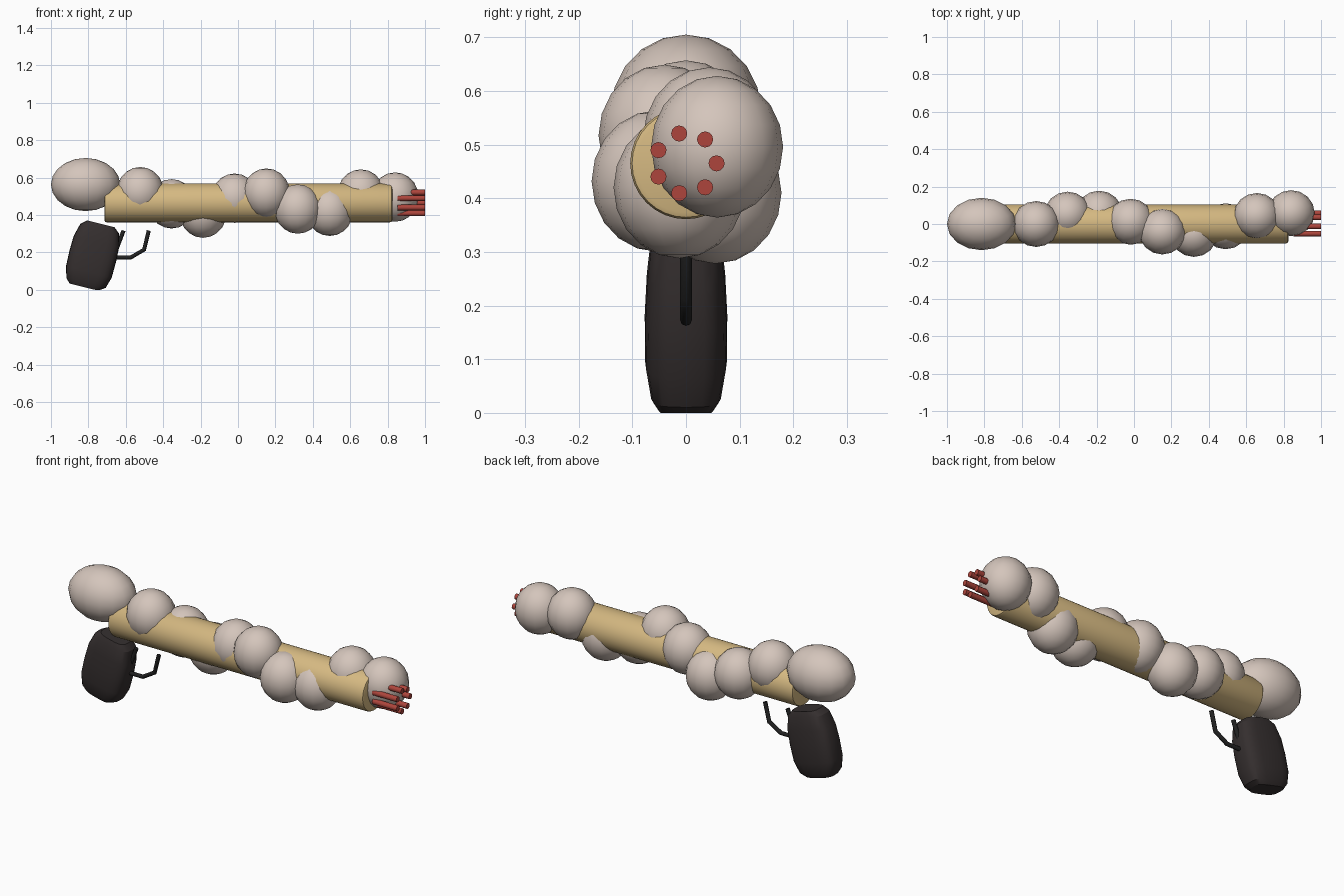
import bpy, bmesh, math
from mathutils import Matrix, Vector

cube = bpy.data.objects.get("Cube")
if cube:
    bpy.data.objects.remove(cube, do_unlink=True)


def material(name, rgb):
    m = bpy.data.materials.new(name)
    m.use_nodes = True
    m.diffuse_color = (*rgb, 1)
    m.node_tree.nodes["Principled BSDF"].inputs["Base Color"].default_value = (*rgb, 1)
    return m


cream = material("pale cream", (0.66, 0.56, 0.50))
tan = material("tan", (0.66, 0.48, 0.22))
red = material("brick red", (0.42, 0.06, 0.045))
charcoal = material("charcoal", (0.035, 0.028, 0.028))
black = material("soft black", (0.016, 0.016, 0.016))


def finish(name, bm, mat, angle=40):
    """Turn a bmesh into a smooth-shaded object with sharp edges kept."""
    bmesh.ops.recalc_face_normals(bm, faces=bm.faces)
    mesh = bpy.data.meshes.new(name)
    bm.to_mesh(mesh)
    bm.free()
    mesh.materials.append(mat)
    ob = bpy.data.objects.new(name, mesh)
    bpy.context.collection.objects.link(ob)
    bpy.ops.object.select_all(action="DESELECT")
    ob.select_set(True)
    bpy.context.view_layer.objects.active = ob
    bpy.ops.object.shade_smooth_by_angle(angle=math.radians(angle))
    return ob


def rod(name, x0, x1, y, z, radius, sides, mat, bevel=0):
    """Cylinder along x."""
    bm = bmesh.new()
    place = Matrix.Translation(((x0 + x1) / 2, y, z)) @ Matrix.Rotation(math.pi / 2, 4, "Y")
    bmesh.ops.create_cone(bm, cap_ends=True, segments=sides, radius1=radius,
                          radius2=radius, depth=x1 - x0, matrix=place)
    if bevel:
        rims = [e for e in bm.edges if abs(e.verts[0].co.x - e.verts[1].co.x) < 1e-5]
        bmesh.ops.bevel(bm, geom=rims, offset=bevel, segments=2, profile=0.5, affect="EDGES")
    return finish(name, bm, mat)


def puff(name, centre, radii):
    bm = bmesh.new()
    place = Matrix.Translation(centre) @ Matrix.Diagonal((*radii, 1))
    bmesh.ops.create_uvsphere(bm, u_segments=16, v_segments=10, radius=1, matrix=place)
    return finish(name, bm, cream, 60)


# Barrel
AXIS_Z = 0.465
rod("barrel", -0.715, 0.825, 0, AXIS_Z, 0.104, 32, tan, 0.012)

# Round puffs winding along the barrel, and the large one at the rear
puff("rear_puff", (-0.815, 0, 0.563), (0.185, 0.14, 0.142))
puff_centres = [
    (-0.523, 0.00, 0.525), (-0.355, 0.05, 0.46), (-0.187, 0.055, 0.41),
    (-0.018, 0.012, 0.49), (0.152, -0.04, 0.517), (0.32, -0.053, 0.432),
    (0.49, -0.012, 0.42), (0.657, 0.043, 0.512), (0.84, 0.058, 0.496),
]
for i, centre in enumerate(puff_centres):
    puff(f"puff_{i + 1}", centre, (0.126, 0.123, 0.132))

# Ring of muzzle rods
for i in range(7):
    a = math.tau * i / 7
    rod(f"muzzle_rod_{i + 1}", 0.854, 1.0, 0.057 * math.cos(a),
        AXIS_Z + 0.057 * math.sin(a), 0.015, 12, red)

# Grip: rounded-box sections lofted along a leaning axis
# (position along axis, half depth, half width)
sections = [(-0.174, 0.085, 0.052), (-0.15, 0.108, 0.066), (-0.09, 0.126, 0.076),
            (0.0, 0.128, 0.077), (0.08, 0.125, 0.073), (0.15, 0.106, 0.065),
            (0.176, 0.075, 0.055)]
bm = bmesh.new()
lean = Matrix.Translation((-0.776, 0, 0.182)) @ Matrix.Rotation(math.radians(14), 4, "Y")
SIDES = 24
rings = []
for t, depth, width in sections:
    ring = []
    for k in range(SIDES):
        a = math.tau * k / SIDES
        c, s = math.cos(a), math.sin(a)
        p = lean @ Vector((depth * math.copysign(abs(c) ** 0.6, c),
                           width * math.copysign(abs(s) ** 0.6, s), t))
        p.z = max(p.z, 0)
        ring.append(bm.verts.new(p))
    rings.append(ring)
for lower, upper in zip(rings, rings[1:]):
    for k in range(SIDES):
        n = (k + 1) % SIDES
        bm.faces.new((lower[k], lower[n], upper[n], upper[k]))
bm.faces.new(rings[0])
bm.faces.new(rings[-1])
finish("grip", bm, charcoal, 30)


# Trigger and guard: bent round bars
def bar(name, points, radius):
    """Eight-sided tube through points in the x-z plane, mitred at bends."""
    pts = [Vector((x, 0, z)) for x, z in points]
    bm = bmesh.new()
    loops = []
    for i, p in enumerate(pts):
        into = (p - pts[max(i - 1, 0)]).normalized()
        out = (pts[min(i + 1, len(pts) - 1)] - p).normalized()
        along = (into + out).normalized()
        side = along.cross(Vector((0, 1, 0)))
        loops.append([bm.verts.new(p + radius * (math.cos(a) * side + Vector((0, math.sin(a), 0))))
                      for a in (math.tau * k / 8 for k in range(8))])
    for a, b in zip(loops, loops[1:]):
        for k in range(8):
            n = (k + 1) % 8
            bm.faces.new((a[k], a[n], b[n], b[k]))
    bm.faces.new(loops[0])
    bm.faces.new(loops[-1])
    return finish(name, bm, black, 50)


bar("trigger_guard", [(-0.477, 0.317), (-0.502, 0.215), (-0.573, 0.173), (-0.68, 0.173)], 0.011)
bar("trigger", [(-0.612, 0.317), (-0.66, 0.19)], 0.011)
